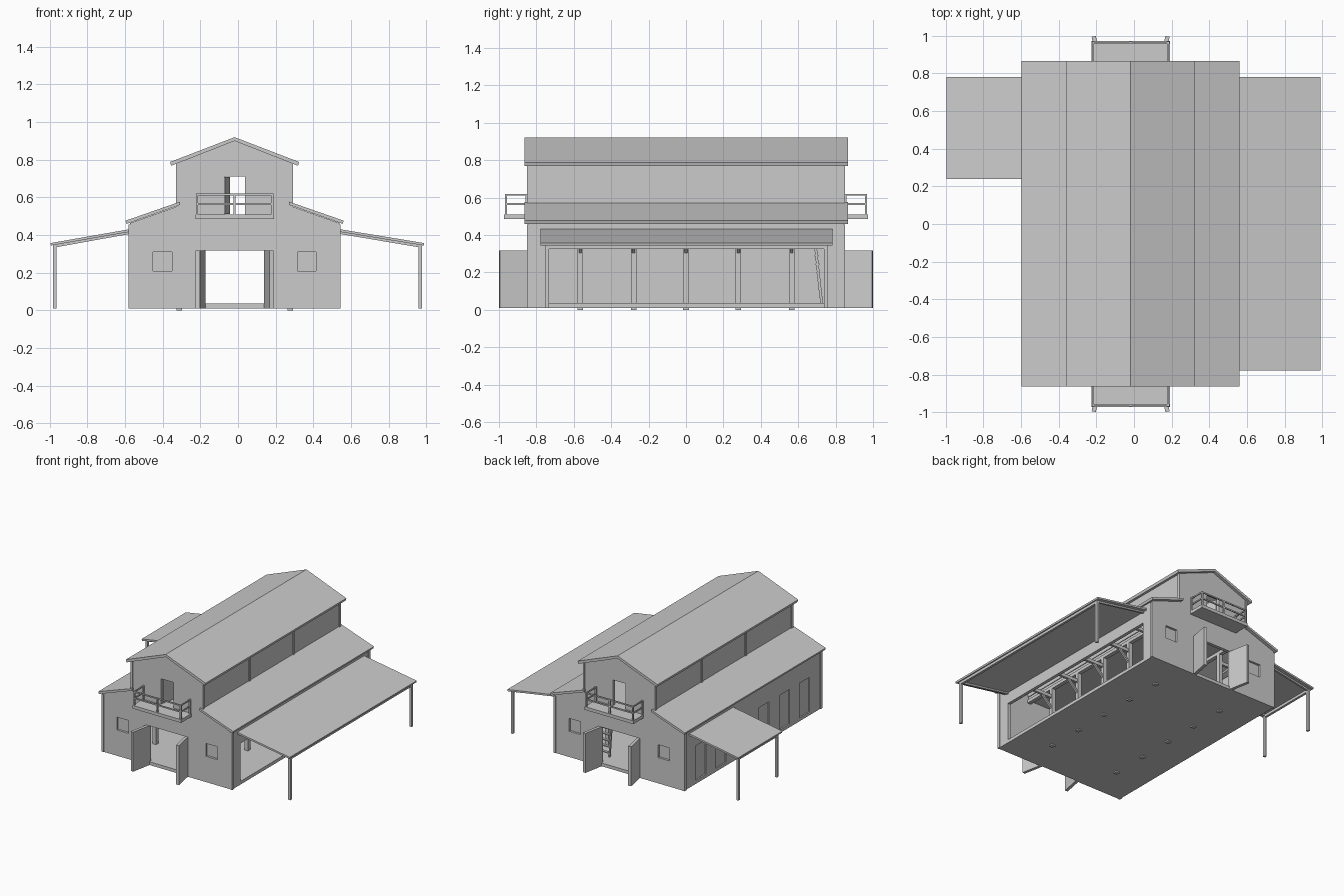
import bpy, bmesh, math
from mathutils import Vector

if "Cube" in bpy.data.objects:
    bpy.data.objects.remove(bpy.data.objects["Cube"])

CX = -0.018          # ridge line of the barn
HY = 0.845           # half length of the barn
mat = bpy.data.materials.new("plain_grey")
mat.diffuse_color = (0.6, 0.6, 0.6, 1)
mat.use_nodes = True
mat.node_tree.nodes["Principled BSDF"].inputs["Base Color"].default_value = mat.diffuse_color


def finish(name, bm):
    bmesh.ops.recalc_face_normals(bm, faces=bm.faces)
    me = bpy.data.meshes.new(name)
    bm.to_mesh(me)
    bm.free()
    me.materials.append(mat)
    ob = bpy.data.objects.new(name, me)
    bpy.context.collection.objects.link(ob)
    return ob


def box(name, x, y, z):
    """Box from three (low, high) ranges."""
    bm = bmesh.new()
    bmesh.ops.create_cube(bm, size=1)
    for v in bm.verts:
        v.co = [min(r) if c < 0 else max(r) for c, r in zip(v.co, (x, y, z))]
    return finish(name, bm)


def prism(name, pts, y0, y1):
    """Extrude an x-z outline along y."""
    bm = bmesh.new()
    f = bm.faces.new([bm.verts.new((x, y0, z)) for x, z in pts])
    r = bmesh.ops.extrude_face_region(bm, geom=[f])
    for v in r["geom"]:
        if isinstance(v, bmesh.types.BMVert):
            v.co.y = y1
    return finish(name, bm)


def beam(name, p, q, w, h):
    """Bar from p to q, w wide and h tall."""
    p, q = Vector(p), Vector(q)
    bm = bmesh.new()
    bmesh.ops.create_cube(bm, size=1)
    rot = (q - p).to_track_quat('X', 'Z')
    for v in bm.verts:
        v.co = (p + q) / 2 + rot @ Vector((v.co.x * (q - p).length, v.co.y * w, v.co.z * h))
    return finish(name, bm)


def cut(ob, holes):
    """Cut box holes out of a wall."""
    cutters = [box("cutter", *h) for h in holes]
    for c in cutters:
        m = ob.modifiers.new("hole", 'BOOLEAN')
        m.object, m.operation, m.solver = c, 'DIFFERENCE', 'EXACT'
    bpy.context.view_layer.update()
    dg = bpy.context.evaluated_depsgraph_get()
    me = bpy.data.meshes.new_from_object(ob.evaluated_get(dg))
    ob.modifiers.clear()
    ob.data = me
    for c in cutters:
        bpy.data.objects.remove(c)


def X(s, a, b):
    return (CX + s * a, CX + s * b)


# Floor slab and loft floor
box("floor", X(1, -0.555, 0.555), (-0.84, 0.84), (0.01, 0.035))
box("loft_floor", X(1, -0.3, 0.3), (-0.83, 0.83), (0.485, 0.51))

# Gable walls, doors and balconies at both ends
half = [(0.557, 0.01), (0.557, 0.463), (0.305, 0.552), (0.305, 0.785)]
outline = [(CX + a, z) for a, z in half] + [(CX, 0.902)] + [(CX - a, z) for a, z in reversed(half)]
for e, end in ((-1, "front"), (1, "back")):
    yo, yi = e * HY, e * (HY - 0.025)
    yy = (e * 0.78, e * 0.9)
    wall = prism(end + "_gable_wall", outline, yo, yi)
    holes = [(X(1, -0.157, 0.157), yy, (-0.1, 0.317)), (X(1, -0.054, 0.056), yy, (0.51, 0.71))]
    holes += [(X(s, 0.333, 0.433), yy, (0.21, 0.31)) for s in (-1, 1)]
    cut(wall, holes)
    for s in (-1, 1):
        # recessed window panel, swung barn door, corner boards
        box(end + "_window", X(s, 0.33, 0.436), (yi, e * (HY - 0.017)), (0.207, 0.313))
        beam(end + "_barn_door", (CX + s * 0.167, yo, 0.164), (CX + s * 0.196, e * 0.997, 0.164), 0.023, 0.307)
        box(end + "_corner_board", X(s, 0.545, 0.563), (e * 0.825, e * 0.849), (0.01, 0.455))
        box(end + "_upper_corner_board", X(s, 0.295, 0.311), (e * 0.828, e * 0.849), (0.55, 0.78))
    # loft door leaf opened inward
    beam(end + "_loft_door", (CX - 0.054, yi, 0.61), (CX - 0.03, e * 0.71, 0.61), 0.012, 0.195)
    # balcony
    box(end + "_balcony_floor", X(1, -0.209, 0.209), (yo, e * 0.972), (0.485, 0.51))
    for x in (-0.2, 0, 0.2):
        box(end + "_balcony_post", X(1, x - 0.006, x + 0.006), (e * 0.957, e * 0.969), (0.5, 0.62))
    for z in (0.565, 0.615):
        box(end + "_balcony_rail", X(1, -0.206, 0.206), (e * 0.959, e * 0.967), (z - 0.005, z + 0.005))
        for s in (-1, 1):
            box(end + "_balcony_side_rail", X(s, 0.196, 0.204), (yo, e * 0.967), (z - 0.005, z + 0.005))
    for s in (-1, 1):
        box(end + "_balcony_wall_post", X(s, 0.194, 0.206), (yo, e * 0.857), (0.5, 0.62))

# Side walls, clerestory walls and roofs
for s, side in ((-1, "left"), (1, "right")):
    wall = box(side + "_wall", X(s, 0.532, 0.557), (-0.83, 0.83), (0.01, 0.463))
    if s > 0:
        cut(wall, [(X(s, 0.5, 0.6), (-0.74, 0.74), (0.035, 0.33))])
    else:
        doors = [(k * c - 0.062, k * c + 0.062) for c in (0.138, 0.39, 0.635) for k in (-1, 1)]
        cut(wall, [(X(s, 0.5, 0.6), d, (0.035, 0.305)) for d in doors])
        for a, b in doors:
            box("stall_door", X(s, 0.538, 0.546), (a - 0.002, b + 0.002), (0.033, 0.307))
    box(side + "_clerestory_wall", X(s, 0.283, 0.305), (-0.83, 0.83), (0.51, 0.785))
    for y in (-0.27, 0.27):
        box(side + "_clerestory_batten", X(s, 0.3, 0.311), (y - 0.01, y + 0.01), (0.55, 0.775))
    prism(side + "_upper_roof", [(CX, 0.92), (CX + s * 0.343, 0.788), (CX + s * 0.337, 0.768), (CX, 0.9)],
          -0.863, 0.867)
    prism(side + "_lower_roof", [(CX + s * 0.29, 0.577), (CX + s * 0.58, 0.476),
          (CX + s * 0.574, 0.459), (CX + s * 0.29, 0.56)], -0.863, 0.867)

# Lean-to canopies: side, outer eave x, post x, y range, post rows
for side, s, xe, xp, ya, yb in (("left", -1, -0.997, -0.973, 0.24, 0.782),
                                ("right", 1, 0.99, 0.968, -0.778, 0.782)):
    xi = CX + s * 0.557
    prism(side + "_canopy", [(xi, 0.431), (xe, 0.357), (xe - s * 0.003, 0.344), (xi, 0.417)], ya, yb)
    for y in (ya + 0.035, yb - 0.035):
        box(side + "_canopy_post", (xp - 0.009, xp + 0.009), (y - 0.01, y + 0.01), (0.01, 0.35))
        beam(side + "_canopy_rafter", (xi, y, 0.413), (xp, y, 0.341), 0.015, 0.014)
    box(side + "_canopy_beam", (xp - 0.009, xp + 0.009), (ya + 0.025, yb - 0.025), (0.325, 0.345))

# Interior posts, beams and knee braces
for s in (-1, 1):
    xc = CX + s * 0.295
    for y in (-0.565, -0.28, 0, 0.28, 0.565):
        box("inner_post", (xc - 0.015, xc + 0.015), (y - 0.015, y + 0.015), (0, 0.485))
        beam("cross_beam", (xc, y, 0.4), (CX + s * 0.535, y, 0.4), 0.02, 0.025)
        beam("knee_brace", (xc, y, 0.3), (xc + s * 0.1, y, 0.4), 0.015, 0.015)
    box("loft_beam", (xc - 0.015, xc + 0.015), (-0.82, 0.82), (0.46, 0.485))

# Loft ladder
for x in (0.15, 0.23):
    beam("ladder_rail", (x, 0.725, 0.035), (x, 0.675, 0.5), 0.01, 0.014)
for i in range(10):
    t = (i + 0.7) / 10.5
    y, z = 0.725 - 0.05 * t, 0.035 + 0.465 * t
    box("ladder_rung", (0.15, 0.23), (y - 0.01, y + 0.01), (z - 0.004, z + 0.004))
